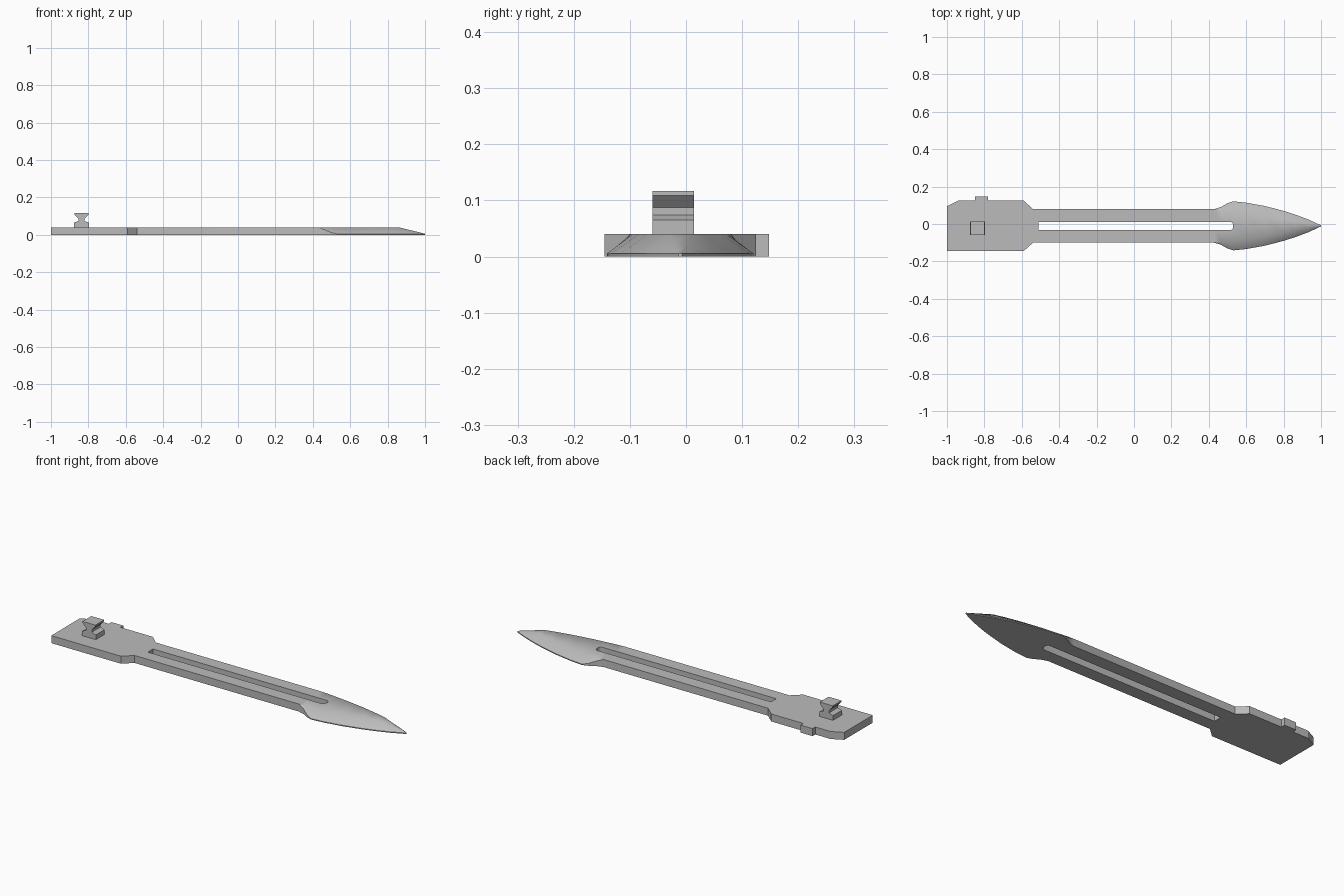
import bpy, bmesh, math
from mathutils import Vector

cube = bpy.data.objects.get("Cube")
if cube:
    bpy.data.objects.remove(cube, do_unlink=True)

steel = bpy.data.materials.new("grey steel")
steel.use_nodes = True
GREY = (0.5, 0.5, 0.5, 1)
steel.diffuse_color = GREY
steel.node_tree.nodes["Principled BSDF"].inputs["Base Color"].default_value = GREY

MID = -0.01      # centre line of the blade in y
TOP = 0.04       # plate thickness


def finish(name, bm):
    bmesh.ops.recalc_face_normals(bm, faces=bm.faces)
    mesh = bpy.data.meshes.new(name)
    bm.to_mesh(mesh)
    bm.free()
    mesh.materials.append(steel)
    obj = bpy.data.objects.new(name, mesh)
    bpy.context.collection.objects.link(obj)
    return obj


def prism(name, points, push):
    """Closed outline extruded along the push vector."""
    bm = bmesh.new()
    face = bm.faces.new([bm.verts.new(p) for p in points])
    ext = bmesh.ops.extrude_face_region(bm, geom=[face])
    moved = [g for g in ext["geom"] if isinstance(g, bmesh.types.BMVert)]
    bmesh.ops.translate(bm, verts=moved, vec=Vector(push))
    return finish(name, bm)


def select_only(obj):
    bpy.ops.object.select_all(action="DESELECT")
    obj.select_set(True)
    bpy.context.view_layer.objects.active = obj


# Handle plate with shoulders and one clipped corner
outline = [(-1, -0.145), (-0.59, -0.145), (-0.54, -0.1), (-0.54, 0.08),
           (-0.59, 0.125), (-0.94, 0.125), (-1, 0.095)]
prism("handle_plate", [(x, y, 0) for x, y in outline], (0, 0, TOP))

# Small tab on the handle's back edge
tab = [(-0.85, 0.12), (-0.78, 0.12), (-0.78, 0.148), (-0.85, 0.148)]
prism("handle_tab", [(x, y, 0) for x, y in tab], (0, 0, TOP))

# Waisted knob: half profile mirrored about its own axis
half = [(0.04, TOP), (0.04, 0.065), (0.017, 0.074), (0.017, 0.087),
        (0.038, 0.109), (0.038, 0.117)]
knob_x = -0.837
profile = [(knob_x + w, z) for w, z in half] + [(knob_x - w, z) for w, z in reversed(half)]
prism("knob", [(x, -0.06, z) for x, z in profile], (0, 0.074, 0))

# Blade: stations of x, lower half width, upper half width, edge height, top height
stations = [
    (-0.54, 0.09, 0.09, TOP, TOP),
    (0.43, 0.09, 0.09, TOP, TOP),
    (0.465, 0.101, 0.088, 0.027, TOP),
    (0.5, 0.121, 0.085, 0.012, TOP),
    (0.53, 0.131, 0.081, 0.005, TOP),
    (0.6, 0.124, 0.073, 0.005, TOP),
    (0.7, 0.106, 0.058, 0.005, TOP),
    (0.8, 0.08, 0.038, 0.005, TOP),
    (0.86, 0.061, 0.022, 0.005, TOP),
    (0.93, 0.035, 0.011, 0.005, 0.023),
    (1.0, 0.003, 0.001, 0.005, 0.006),
]
bm = bmesh.new()
rings = []
for x, low, up, edge, top in stations:
    section = [(-low, 0), (low, 0), (low, edge), (up, top), (-up, top), (-low, edge)]
    rings.append([bm.verts.new((x, MID + y, z)) for y, z in section])
for a, b in zip(rings, rings[1:]):
    for i in range(6):
        j = (i + 1) % 6
        bm.faces.new((a[i], a[j], b[j], b[i]))
bm.faces.new(rings[0])
bm.faces.new(rings[-1])
bmesh.ops.remove_doubles(bm, verts=bm.verts, dist=0.0005)
bmesh.ops.dissolve_degenerate(bm, edges=bm.edges, dist=0.0001)
blade = finish("blade", bm)

# Long slot, square at the handle and rounded toward the tip
r = 0.016
slot = [(-0.51, 0.022), (-0.51, -0.022)]
for side in (-1, 1):
    arc = [(0.53 - r + r * math.sin(t), side * (0.022 - r + r * math.cos(t)))
           for t in (math.pi / 2 * k / 4 for k in range(5))]
    slot += arc if side < 0 else arc[::-1]
cutter = prism("slot_cutter", [(x, MID + y, -0.1) for x, y in slot], (0, 0, 0.3))
cutter.hide_render = True
cut = blade.modifiers.new("slot", "BOOLEAN")
cut.operation = "DIFFERENCE"
cut.solver = "EXACT"
cut.object = cutter
select_only(blade)
bpy.ops.object.modifier_apply(modifier="slot")
bpy.data.objects.remove(cutter, do_unlink=True)

# Soft ground bevels, crisp plate edges
select_only(blade)
bpy.ops.object.shade_smooth_by_angle(angle=math.radians(42))
